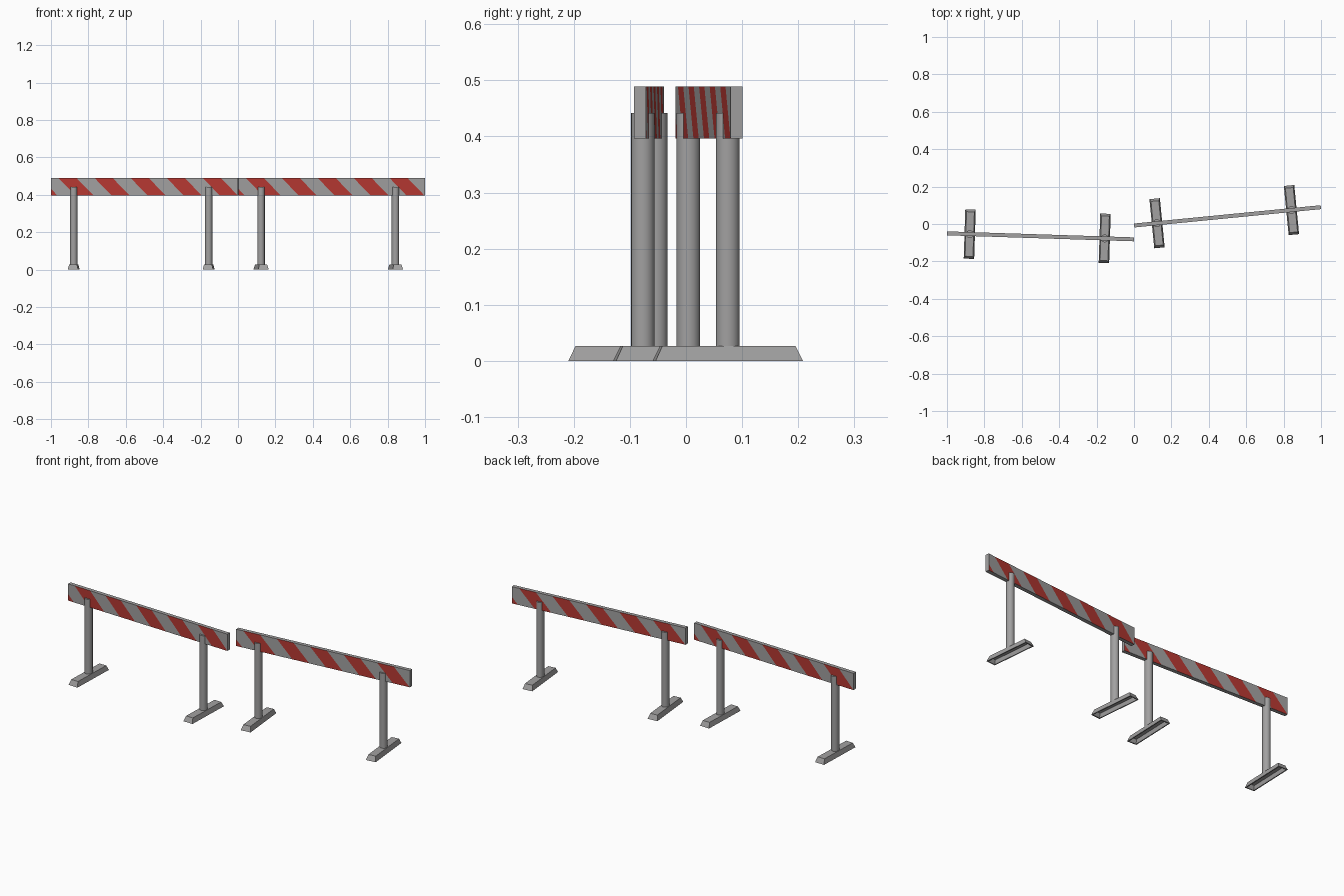
import bpy, bmesh, math
from mathutils import Matrix, Vector

if "Cube" in bpy.data.objects:
    bpy.data.objects.remove(bpy.data.objects["Cube"])


def material(name, rgb):
    m = bpy.data.materials.new(name)
    m.diffuse_color = (*rgb, 1)
    m.use_nodes = True
    m.node_tree.nodes["Principled BSDF"].inputs["Base Color"].default_value = m.diffuse_color
    return m


GREY = material("light grey", (0.36, 0.355, 0.355))
RED = material("warning red", (0.47, 0.04, 0.032))

BOARD_H, BOARD_T, BOARD_Z = 0.093, 0.021, 0.396
FOOT_H, POST_TOP = 0.027, 0.442
STRIPE, START, SLANT = 0.0965, 0.035, 0.97


def finish(bm, name, frame, smooth=False):
    bmesh.ops.recalc_face_normals(bm, faces=bm.faces)
    mesh = bpy.data.meshes.new(name)
    bm.to_mesh(mesh)
    bm.free()
    mesh.materials.append(GREY)
    mesh.materials.append(RED)
    for p in mesh.polygons:
        p.use_smooth = smooth
    if smooth:
        mesh.set_sharp_from_angle(angle=math.radians(40))
    ob = bpy.data.objects.new(name, mesh)
    bpy.context.collection.objects.link(ob)
    ob.matrix_world = frame


# Board with slanted stripes cut into both faces (back is the front turned round)
def board(name, frame, length):
    bm = bmesh.new()
    bmesh.ops.create_cube(bm, size=1, matrix=Matrix.Translation((0, 0, BOARD_Z + BOARD_H / 2))
                          @ Matrix.Diagonal((length, BOARD_T, BOARD_H, 1)))
    for side in (1, -1):
        for i in range(12):
            faces = [f for f in bm.faces if f.normal.y * side < -0.9]
            geom = faces + list({e for f in faces for e in f.edges}) + list({v for f in faces for v in f.verts})
            c = START + i * STRIPE
            bmesh.ops.bisect_plane(bm, geom=geom, dist=1e-6,
                                   plane_co=Vector((side * (c - length / 2), 0, BOARD_Z)),
                                   plane_no=Vector((side, 0, SLANT)))
            bm.normal_update()
        for f in bm.faces:
            if f.normal.y * side < -0.9:
                p = f.calc_center_median()
                c = side * p.x + length / 2 + SLANT * (p.z - BOARD_Z)
                f.material_index = math.floor((c - START) / STRIPE) % 2
    finish(bm, name, frame)


# Round post
def post(name, frame):
    bm = bmesh.new()
    h = POST_TOP - FOOT_H + 0.002
    bmesh.ops.create_cone(bm, cap_ends=True, segments=16, radius1=1, radius2=1, depth=h,
                          matrix=Matrix.Translation((0, 0, POST_TOP - h / 2))
                          @ Matrix.Diagonal((0.02, 0.0213, 1, 1)))
    finish(bm, name, frame, smooth=True)


# Sloped foot, hollow underneath
def foot(name, frame):
    bm = bmesh.new()
    bmesh.ops.create_cube(bm, size=2)
    for v in bm.verts:
        top = v.co.z > 0
        v.co = (v.co.x * (0.021 if top else 0.028), v.co.y * (0.119 if top else 0.132),
                FOOT_H if top else 0)
    bm.normal_update()
    under = min(bm.faces, key=lambda f: f.normal.z)
    bmesh.ops.inset_region(bm, faces=[under], thickness=0.008)
    inner = bmesh.ops.extrude_discrete_faces(bm, faces=[under])["faces"][0]
    for v in inner.verts:
        v.co.z = FOOT_H - 0.006
        v.co.x *= 0.8
        v.co.y *= 0.93
    finish(bm, name, frame)


# Two barriers, each slightly turned
for side, x, y, angle, length in (("left", -0.5, -0.066, -0.032, 1.0),
                                  ("right", 0.5, 0.041, 0.0977, 1.003)):
    frame = Matrix.Translation((x, y, 0)) @ Matrix.Rotation(angle, 4, 'Z')
    board(f"{side}_board", frame, length)
    for end, s in (("outer" if x < 0 else "inner", -1), ("inner" if x < 0 else "outer", 1)):
        spot = frame @ Matrix.Translation((-0.0175 + s * 0.361, 0, 0))
        post(f"{side}_{end}_post", spot)
        foot(f"{side}_{end}_foot", spot)
